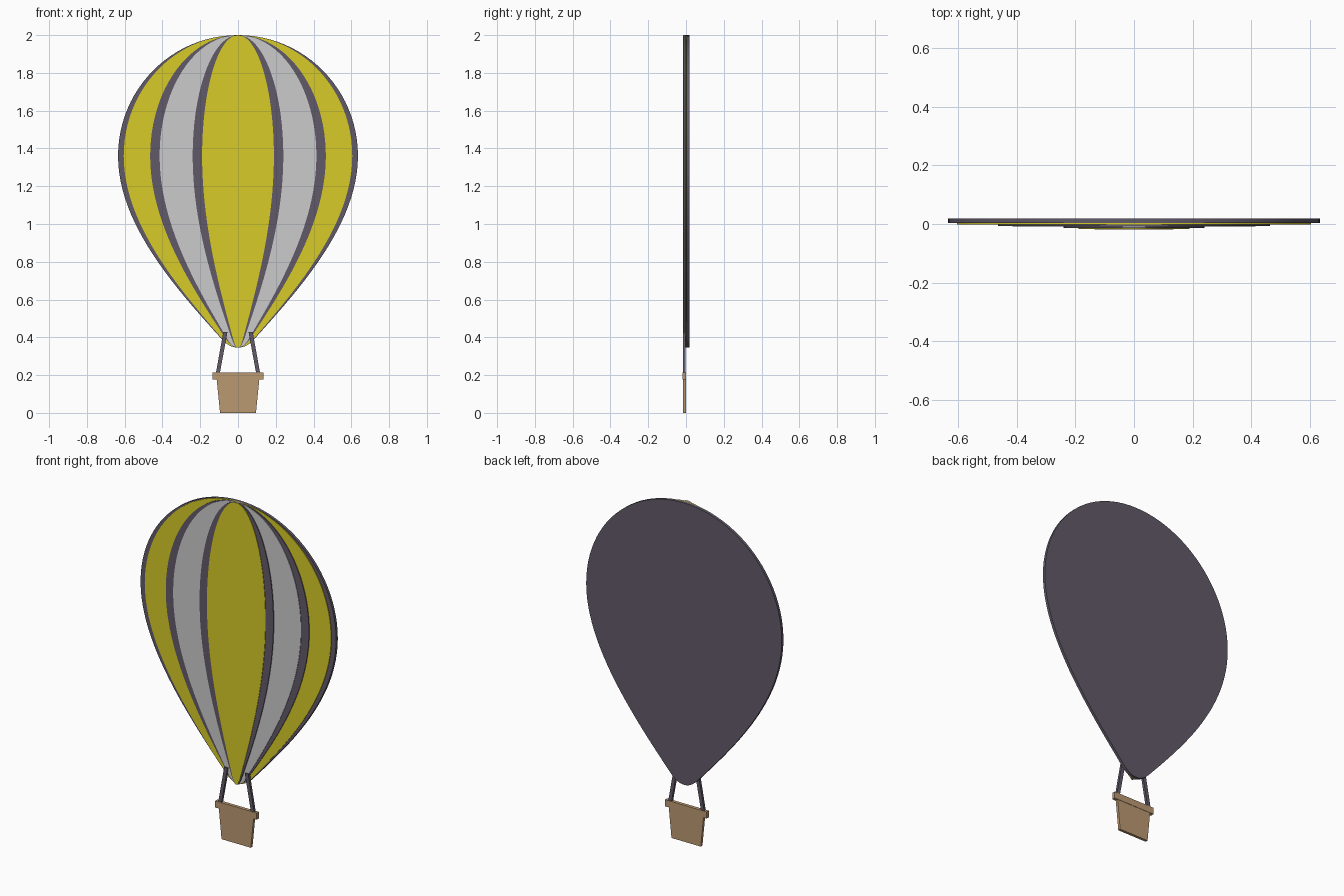
import bpy, bmesh

if "Cube" in bpy.data.objects:
    bpy.data.objects.remove(bpy.data.objects["Cube"])


def material(name, rgb):
    m = bpy.data.materials.new(name)
    m.diffuse_color = (*rgb, 1)
    m.use_nodes = True
    m.node_tree.nodes["Principled BSDF"].inputs["Base Color"].default_value = m.diffuse_color
    return m


YELLOW = material("yellow", (0.68, 0.60, 0.02))
PURPLE = material("dark_purple", (0.12, 0.10, 0.14))
TAN = material("tan", (0.50, 0.32, 0.17))


def bezier(p, n):
    """Sample a cubic curve, leaving out its last point."""
    pts = []
    for i in range(n):
        t = i / n
        w = ((1 - t) ** 3, 3 * t * (1 - t) ** 2, 3 * t * t * (1 - t), t ** 3)
        pts.append(tuple(sum(k * q[a] for k, q in zip(w, p)) for a in (0, 1)))
    return pts


def plate(name, outline, front, back, mat=None):
    """Extrude an x-z outline from y=front to y=back."""
    bm = bmesh.new()
    face = bm.faces.new([bm.verts.new((x, front, z)) for x, z in outline])
    ext = bmesh.ops.extrude_face_region(bm, geom=[face], use_keep_orig=True)
    for v in ext["geom"]:
        if isinstance(v, bmesh.types.BMVert):
            v.co.y = back
    bmesh.ops.recalc_face_normals(bm, faces=bm.faces)
    me = bpy.data.meshes.new(name)
    bm.to_mesh(me)
    bm.free()
    ob = bpy.data.objects.new(name, me)
    bpy.context.collection.objects.link(ob)
    if mat:
        me.materials.append(mat)
    bpy.context.view_layer.objects.active = ob
    bpy.ops.object.select_all(action='DESELECT')
    ob.select_set(True)
    bpy.ops.object.shade_smooth_by_angle()
    return ob


# Right half of the teardrop envelope, top to bottom, at unit half width
R = 0.635
half = (bezier([(0, 2.0), (0.35, 2.0), (R, 1.715), (R, 1.36)], 24)
        + bezier([(R, 1.36), (R, 1.0), (0.33, 0.66), (0.09, 0.395)], 24)
        + bezier([(0.09, 0.395), (0.06, 0.36), (0.03, 0.345), (0, 0.345)], 6)
        + [(0, 0.345)])
teardrop = half + [(-x, z) for x, z in half[-2:0:-1]]

# Envelope: nested teardrops, each narrower and further forward
layers = [
    ("envelope_back", 0.635, 0.003, 0.019, PURPLE),
    ("outer_panel", 0.605, -0.001, 0.003, YELLOW),
    ("outer_seam", 0.465, -0.006, -0.001, PURPLE),
    ("middle_panel", 0.415, -0.009, -0.006, None),
    ("inner_seam", 0.24, -0.014, -0.009, PURPLE),
    ("centre_panel", 0.19, -0.017, -0.014, YELLOW),
]
for name, width, front, back, mat in layers:
    plate(name, [(x * width / R, z) for x, z in teardrop], front, back, mat)

# Ropes
for side, s in (("left", -1), ("right", 1)):
    plate(side + "_rope", [(s * x, z) for x, z in
          ((0.098, 0.20), (0.119, 0.20), (0.078, 0.427), (0.056, 0.427))],
          -0.017, -0.002, PURPLE)

# Basket and rim
plate("basket", [(-0.095, 0), (0.095, 0), (0.113, 0.18), (-0.113, 0.18)],
      -0.017, -0.001, TAN)
plate("basket_rim", [(-0.135, 0.176), (0.135, 0.176), (0.135, 0.215), (-0.135, 0.215)],
      -0.019, 0.001, TAN)
